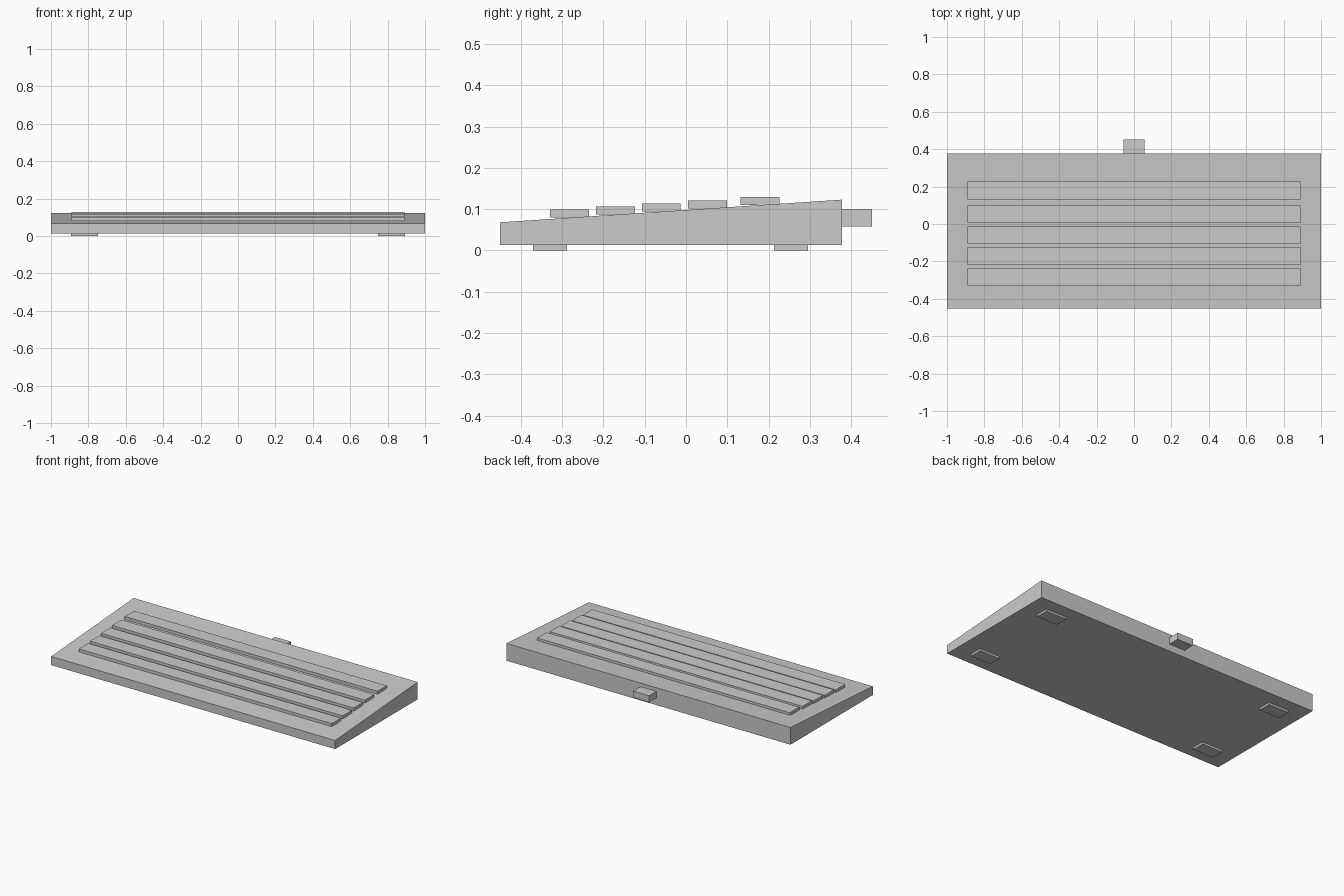
import bpy

if "Cube" in bpy.data.objects:
    bpy.data.objects.remove(bpy.data.objects["Cube"])

grey = bpy.data.materials.new("plain grey")
grey.diffuse_color = (0.6, 0.6, 0.6, 1)
grey.use_nodes = True
grey.node_tree.nodes["Principled BSDF"].inputs["Base Color"].default_value = grey.diffuse_color


def prism(name, profile, x0, x1):
    """Extrude a (y, z) profile, counter-clockwise seen from +x, along x."""
    n = len(profile)
    verts = [(x, y, z) for x in (x0, x1) for y, z in profile]
    faces = [tuple(reversed(range(n))), tuple(range(n, 2 * n))]
    faces += [(i, (i + 1) % n, n + (i + 1) % n, n + i) for i in range(n)]
    mesh = bpy.data.meshes.new(name)
    mesh.from_pydata(verts, [], faces)
    mesh.materials.append(grey)
    obj = bpy.data.objects.new(name, mesh)
    bpy.context.collection.objects.link(obj)
    return obj


def box(name, x0, x1, y0, y1, z0, z1):
    return prism(name, [(y0, z0), (y1, z0), (y1, z1), (y0, z1)], x0, x1)


# Wedge-shaped case
prism("keyboard_case", [(-0.451, 0.013), (0.378, 0.013), (0.378, 0.123), (-0.451, 0.068)], -1, 1)

# Five stepped key rows, with a wider gap before the last
rows = [(-0.329, 0.099), (-0.218, 0.106), (-0.107, 0.1135), (0.005, 0.121), (0.132, 0.129)]
for i, (y, top) in enumerate(rows):
    box(f"key_row_{i + 1}", -0.89, 0.89, y, y + 0.094, top - 0.019, top)

# Cable plug at the back
box("cable_plug", -0.056, 0.056, 0.37, 0.451, 0.058, 0.1)

# Four feet
for side, x in (("left", -0.893), ("right", 0.749)):
    for end, y in (("front", -0.37), ("back", 0.213)):
        box(f"{end}_{side}_foot", x, x + 0.144, y, y + 0.082, 0, 0.014)
